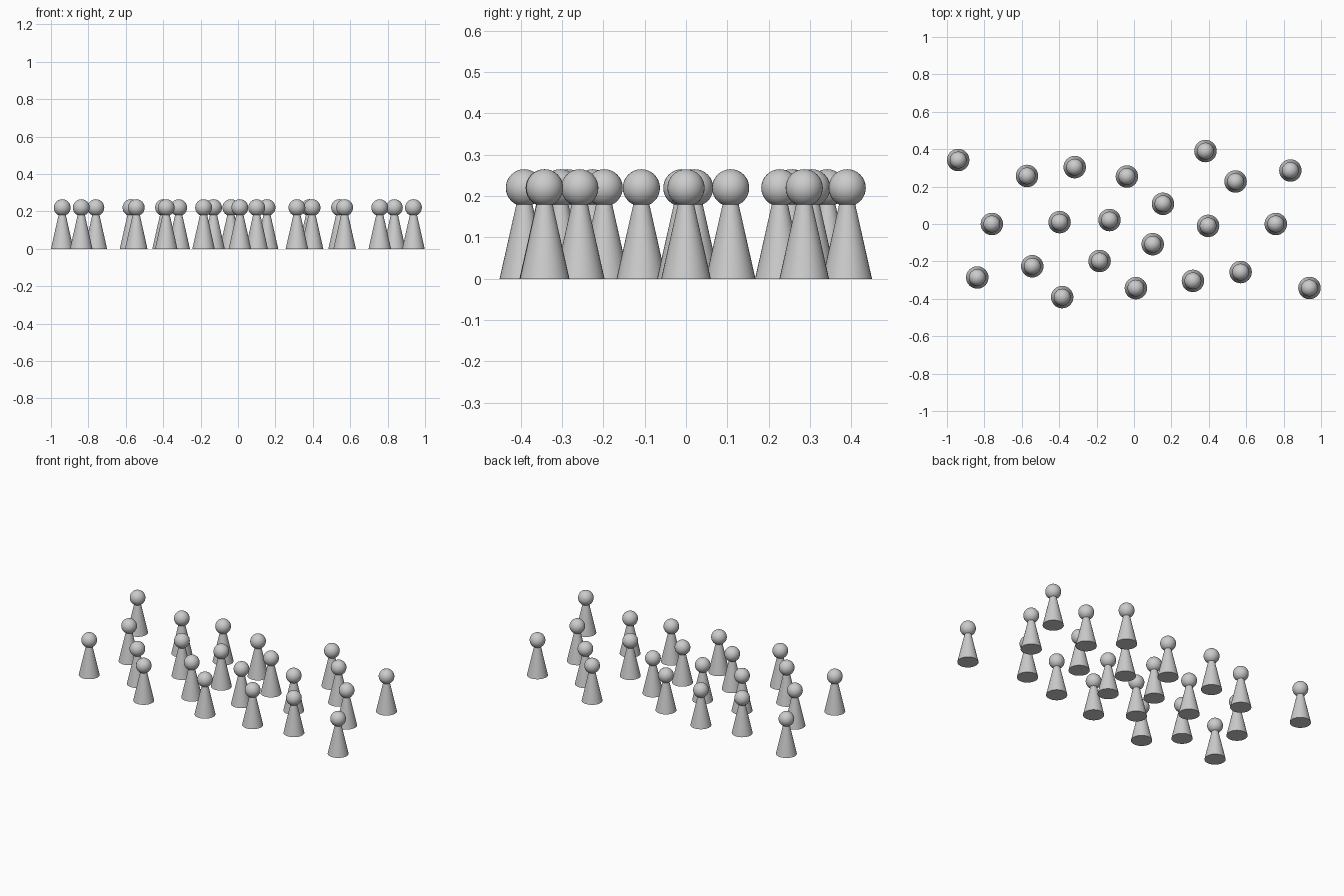
import bpy
from math import radians

if "Cube" in bpy.data.objects:
    bpy.data.objects.remove(bpy.data.objects["Cube"])

# Standing spots (x, y): back row, middle row, front row
BACK = [(-.94, .342), (-.572, .257), (-.317, .304), (-.038, .254),
        (.382, .39), (.543, .227), (.836, .286)]
MIDDLE = [(-.76, 0), (-.398, .01), (-.131, .021), (.155, .108),
          (.1, -.108), (.396, -.01), (.758, 0)]
FRONT = [(-.838, -.286), (-.544, -.226), (-.384, -.391), (-.184, -.198),
         (.01, -.343), (.315, -.304), (.57, -.257), (.938, -.342)]

BASE_R, TOP_R, BODY_H = .06, .015, .2
HEAD_R, HEAD_Z = .045, .22


def smooth(obj):
    bpy.ops.object.select_all(action='DESELECT')
    obj.select_set(True)
    bpy.context.view_layer.objects.active = obj
    bpy.ops.object.shade_smooth_by_angle(angle=radians(40))


def copy_to(source, x, y):
    obj = source.copy()  # shares the mesh
    obj.location.x, obj.location.y = x, y
    bpy.context.collection.objects.link(obj)


spots = BACK + MIDDLE + FRONT
x0, y0 = spots[0]

# Tapered body
bpy.ops.mesh.primitive_cone_add(vertices=32, radius1=BASE_R, radius2=TOP_R,
                                depth=BODY_H, location=(x0, y0, BODY_H / 2))
body = bpy.context.object
body.name = "pawn_body"
smooth(body)

# Round head
bpy.ops.mesh.primitive_uv_sphere_add(segments=32, ring_count=16, radius=HEAD_R,
                                     location=(x0, y0, HEAD_Z))
head = bpy.context.object
head.name = "pawn_head"
smooth(head)

# Remaining pawns
for x, y in spots[1:]:
    copy_to(body, x, y)
    copy_to(head, x, y)
